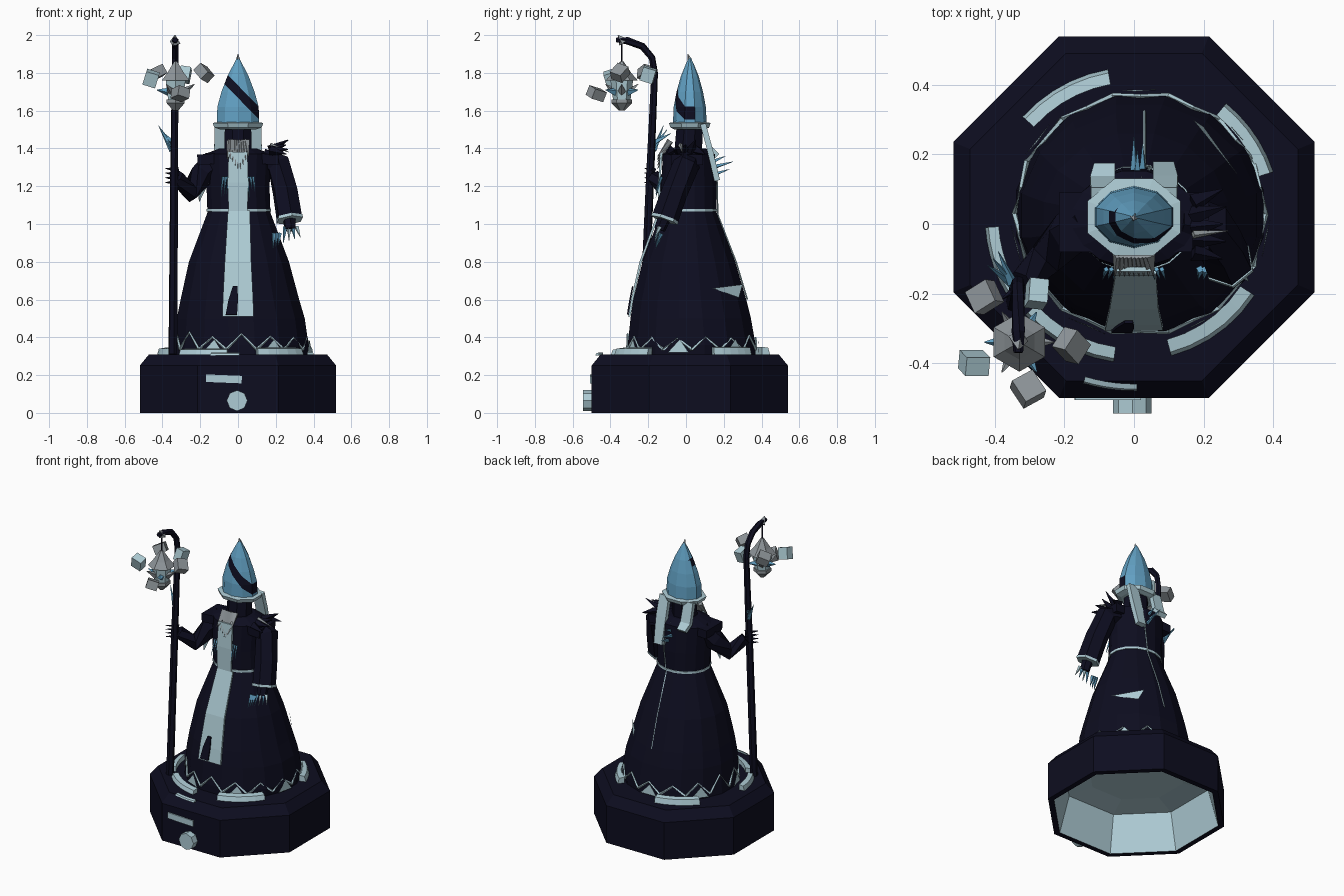
import bpy, math, random
from mathutils import Vector

random.seed(4)


def mat(name, rgb):
    m = bpy.data.materials.new(name)
    m.diffuse_color = (*rgb, 1)
    return m


NAVY = mat("midnight_navy", (0.004, 0.004, 0.014))
PALE = mat("pale_ice", (0.42, 0.60, 0.66))
BLUE = mat("frost_blue", (0.12, 0.35, 0.54))
GREY = mat("silver_grey", (0.27, 0.30, 0.32))


def mesh(name, verts, faces, *mats):
    me = bpy.data.meshes.new(name)
    me.from_pydata(verts, [], faces)
    for m in mats:
        me.materials.append(m)
    ob = bpy.data.objects.new(name, me)
    bpy.context.collection.objects.link(ob)
    return ob


def loft(name, rings, n, *mats, turn=0.5, caps=True):
    """Stacked ellipses (z, cx, cy, rx, ry) skinned together."""
    v, f = [], []
    for z, cx, cy, rx, ry in rings:
        for i in range(n):
            a = 2 * math.pi * (i + turn) / n
            v.append((cx + rx * math.cos(a), cy + ry * math.sin(a), z))
    for k in range(len(rings) - 1):
        for i in range(n):
            j = (i + 1) % n
            f.append((k*n + i, k*n + j, k*n + n + j, k*n + n + i))
    if caps:
        f.append(tuple(range(n))[::-1])
        f.append(tuple(range((len(rings) - 1) * n, len(rings) * n)))
    return mesh(name, v, f, *mats)


def limb(name, pts, m, n=6):
    """Tube through (x, y, z, radius) points."""
    v, f = [], []
    p = [Vector(q[:3]) for q in pts]
    for k, q in enumerate(pts):
        d = (p[min(k + 1, len(p) - 1)] - p[max(k - 1, 0)]).normalized()
        s = d.cross(Vector((0.3, 1, 0.1))).normalized()
        t = d.cross(s)
        for i in range(n):
            a = 2 * math.pi * i / n
            v.append(p[k] + (s * math.cos(a) + t * math.sin(a)) * q[3])
    for k in range(len(p) - 1):
        for i in range(n):
            j = (i + 1) % n
            f.append((k*n + i, k*n + j, k*n + n + j, k*n + n + i))
    f += [tuple(range(n))[::-1], tuple(range((len(p) - 1) * n, len(p) * n))]
    return mesh(name, v, f, m)


def spike(name, a, b, r, m):
    return limb(name, [(*a, r), (*b, r * 0.08)], m, 4)


def ribbon(name, rows, m, thick=0.012):
    """Cloth strip through (x centre, y, z, half width) rows."""
    v = [(x + s * h, y, z) for x, y, z, h in rows for s in (-1, 1)]
    f = [(2*k, 2*k + 2, 2*k + 3, 2*k + 1) for k in range(len(rows) - 1)]
    ob = mesh(name, v, f, m)
    so = ob.modifiers.new("thickness", 'SOLIDIFY')
    so.thickness, so.offset = thick, 0
    return ob


def box(name, c, size, m, rot=(0, 0, 0)):
    bpy.ops.mesh.primitive_cube_add(size=1, location=c, rotation=rot)
    ob = bpy.context.object
    ob.name, ob.scale = name, size
    ob.data.materials.append(m)
    return ob


# Hollow octagonal plinth, pale on the inside
R = 0.52 / math.cos(math.pi / 8)
base = loft("plinth", [(z, 0, 0.02, r, r) for z, r in (
    (0.26, 0.30), (0.24, 0.46), (0, 0.525), (0, R), (0.25, R), (0.31, 0.51))],
    8, NAVY, PALE, caps=False)
mesh("plinth_top", [v.co for v in base.data.vertices[40:48]], [tuple(range(8))], NAVY)
mesh("plinth_ceiling", [v.co for v in base.data.vertices[0:8]], [tuple(range(8))[::-1]], PALE)
for p in base.data.polygons:
    p.material_index = int(p.index < 16)
box("plinth_plate", (-0.075, -0.503, 0.18), (0.19, 0.008, 0.04), PALE, (0, 0.04, 0))
bpy.ops.mesh.primitive_cylinder_add(vertices=8, radius=0.055, depth=0.05,
                                    location=(-0.005, -0.52, 0.065), rotation=(math.pi / 2, 0, 0))
bpy.context.object.name = "plinth_medallion"
bpy.context.object.data.materials.append(PALE)


# Frost drifts on the plinth
def drift(name, r, a0, a1, w, h):
    v, f, n = [], [], 5
    for k in range(n + 1):
        a = math.radians(a0 + (a1 - a0) * k / n)
        for rr, z in ((r - w/2, 0.305), (r - w/2, 0.31 + h), (r + w/4, 0.305 + h), (r + w/2, 0.305)):
            v.append((rr * math.cos(a), 0.02 + rr * math.sin(a), z))
    for k in range(n):
        for i in range(4):
            f.append((4*k + i, 4*k + (i + 1) % 4, 4*k + 4 + (i + 1) % 4, 4*k + 4 + i))
    f += [(0, 1, 2, 3), tuple(range(4*n, 4*n + 4))]
    mesh(name, v, f, PALE)


for i, d in enumerate(((0.41, 100, 138, 0.045, 0.04), (0.40, 18, 51, 0.045, 0.04),
                       (0.39, -75, -33, 0.05, 0.035), (0.49, -107, -89, 0.02, 0.01),
                       (0.41, 184, 211, 0.04, 0.035), (0.40, 222, 262, 0.045, 0.03))):
    drift(f"frost_drift_{i}", *d)

# Robe skirt and torso
loft("robe", [(0.31, 0.015, 0.03, 0.36, 0.345), (0.36, 0.02, 0.03, 0.36, 0.345),
              (0.50, 0.015, 0.025, 0.345, 0.325), (0.60, 0.01, 0.02, 0.32, 0.305),
              (0.80, 0.005, 0.015, 0.27, 0.25), (1.06, 0.005, 0.015, 0.17, 0.15),
              (1.20, 0.0, 0.015, 0.17, 0.15), (1.37, 0.0, 0.015, 0.18, 0.14),
              (1.40, 0.0, 0.015, 0.10, 0.09)], 16, NAVY)

# Jagged hem trim
N = 14
for i in range(N):
    def hem(t, z, r=0.0):
        a = 2 * math.pi * t / N
        return (0.018 + (0.362 + r) * math.cos(a), 0.03 + (0.348 + r) * math.sin(a), z)
    top = 0.39 + 0.05 * random.random()
    limb(f"hem_trim_{i}", [(*hem(i, 0.335), 0.008), (*hem(i + 0.5, top, -0.01), 0.006),
                           (*hem(i + 1, 0.335), 0.008)], PALE, 4)
    if i % 2:
        mesh(f"hem_point_{i}", [hem(i + 0.2, 0.32, 0.012), hem(i + 0.9, 0.32, 0.012),
                                hem(i + 0.6, 0.39, 0.004)], [(0, 1, 2)], PALE)

# Sash, its dark tear, and the chest strip
ribbon("sash", [(0.005, -0.14, 1.07, 0.058), (0, -0.24, 0.80, 0.07),
                (0, -0.285, 0.60, 0.08), (0, -0.30, 0.51, 0.083)], PALE)
ribbon("sash_tear", [(-0.015, -0.282, 0.67, 0.012), (-0.025, -0.296, 0.60, 0.025),
                     (-0.035, -0.309, 0.52, 0.03)], NAVY, 0.008)
ribbon("chest_strip", [(0, -0.13, 1.38, 0.05), (0, -0.142, 1.22, 0.055), (0, -0.142, 1.07, 0.05)], PALE)
loft("belt", [(z, 0.005, 0.015, 0.174, 0.154) for z in (1.065, 1.08)], 16, PALE)

# Back seam
limb("back_seam", [(0.02, 0.13, 1.38, 0.007), (0.05, 0.165, 1.22, 0.004), (0.03, 0.168, 1.05, 0.004),
                   (0.03, 0.265, 0.80, 0.004), (0.03, 0.325, 0.60, 0.004)], PALE, 4)
mesh("side_fold", [(0.30, 0.14, 0.66), (0.20, 0.28, 0.61), (0.17, 0.30, 0.68)], [(0, 1, 2)], PALE)

# Neck, face and beard strands
loft("head", [(1.36, 0, 0.01, 0.08, 0.08), (1.52, 0, 0.02, 0.075, 0.075)], 8, NAVY)
for i in range(9):
    x = -0.056 + 0.014 * i
    spike(f"beard_strand_{i}", (x * 0.8, -0.085, 1.44), (x, -0.15, 1.27 + abs(x) * 1.2 + 0.03 * random.random()),
          0.018, GREY)

# Tall helmet with a diagonal dark band cut into its front
hat = loft("helmet", [(1.52, 0, 0.02, 0.118, 0.09), (1.62, 0, 0.02, 0.115, 0.085), (1.70, 0, 0.02, 0.092, 0.07),
                      (1.78, 0, 0.02, 0.06, 0.048), (1.84, 0, 0.02, 0.028, 0.024),
                      (1.88, 0, 0.02, 0.006, 0.006)], 10, BLUE, NAVY)
import bmesh
bm = bmesh.new()
bm.from_mesh(hat.data)
slope = Vector((0.72, 0, 0.70)).normalized()
mid = Vector((0.02, 0, 1.68))
for o in (-0.023, 0.023):
    bmesh.ops.bisect_plane(bm, geom=bm.verts[:] + bm.edges[:] + bm.faces[:],
                           plane_co=mid + slope * o, plane_no=slope)
for f in bm.faces:
    c = f.calc_center_median()
    f.material_index = int(abs((c - mid).dot(slope)) < 0.023 and c.y < 0.04)
bm.to_mesh(hat.data)
bm.free()
loft("helmet_brim", [(1.50, 0, 0.02, 0.10, 0.085), (1.51, 0, 0.02, 0.135, 0.11),
                     (1.535, 0, 0.02, 0.145, 0.12), (1.54, 0, 0.02, 0.11, 0.085)], 8, PALE)
spike("helmet_tip", (0, 0.02, 1.87), (0, 0.01, 1.90), 0.012, GREY)

# Cloth strips hanging behind the head
for s, zb, name in ((-1, 1.36, "left_veil"), (1, 1.23, "right_veil")):
    ribbon(name, [(s * 0.09, 0.09, 1.53, 0.034), (s * 0.09, 0.125, 1.40, 0.036),
                  (s * 0.085, 0.165, zb, 0.03)], PALE, 0.03)
for i, (x, z) in enumerate(((0, 1.31), (0.025, 1.27), (0.01, 1.34))):
    spike(f"back_icicle_{i}", (x, 0.14, z - 0.01), (x, 0.25 - 0.02 * i, z + 0.02), 0.014, BLUE)

# Sleeves: raised arm on the staff, lowered arm at the side
limb("raised_arm", [(-0.12, 0.01, 1.33, 0.07), (-0.19, -0.03, 1.26, 0.065), (-0.255, -0.10, 1.17, 0.055),
                    (-0.325, -0.17, 1.25, 0.04)], NAVY)
limb("lowered_arm", [(0.13, 0.01, 1.33, 0.07), (0.215, 0.0, 1.31, 0.07), (0.25, -0.06, 1.17, 0.07),
                     (0.272, -0.11, 1.03, 0.072)], NAVY)
limb("sleeve_cuff", [(0.272, -0.11, 1.035, 0.075), (0.274, -0.115, 1.02, 0.075)], PALE)
limb("lowered_hand", [(0.272, -0.115, 1.03, 0.035), (0.275, -0.14, 0.97, 0.03)], NAVY)
for i in range(4):
    x = 0.25 + 0.02 * i
    spike(f"finger_{i}", (x, -0.14, 0.985), (x + 0.01 * (i - 1), -0.165, 0.90 + 0.01 * i), 0.013, (BLUE, PALE)[i % 2])
    spike(f"staff_finger_{i}", (-0.32, -0.17, 1.22 + 0.022 * i), (-0.385, -0.22, 1.22 + 0.025 * i), 0.016, NAVY)
for i in range(3):
    spike(f"side_icicle_{i}", (0.19 + 0.015 * i, -0.13, 0.95), (0.185 + 0.015 * i, -0.16, 0.87 + 0.01 * i), 0.012, BLUE)
for i in range(6):
    s = (-1) ** i
    x = 0.05 + 0.015 * (i // 2)
    spike(f"chest_icicle_{i}", (s * x, -0.13, 1.25), (s * (x + 0.01), -0.16, 1.14 + 0.02 * i % 0.05), 0.008, BLUE)

# Shoulder mantle and torn spikes
for s, name in ((-1, "left_shoulder"), (1, "right_shoulder")):
    box(name, (s * 0.13, 0.005, 1.345), (0.17, 0.17, 0.055), NAVY, (0, s * 0.06, 0))
for i in range(5):
    spike(f"shoulder_spike_{i}", (0.17, -0.08 + 0.035 * i, 1.39),
          (0.255 + 0.01 * (i % 2), -0.10 + 0.05 * i, 1.37 + 0.025 * (i % 4)), 0.028, NAVY)
spike("shoulder_frost", (0.17, -0.03, 1.42), (0.27, -0.02, 1.38), 0.012, GREY)
spike("sleeve_shard", (-0.185, -0.06, 1.22), (-0.205, -0.07, 1.12), 0.03, PALE)

# Staff with hooked top
limb("staff", [(-0.345, -0.23, 0.31, 0.024), (-0.338, -0.19, 1.25, 0.022), (-0.333, -0.166, 1.80, 0.018),
               (-0.333, -0.18, 1.88, 0.018), (-0.333, -0.23, 1.94, 0.019), (-0.333, -0.31, 1.97, 0.02),
               (-0.333, -0.37, 1.975, 0.014)], NAVY)
spike("hook_tip", (-0.333, -0.33, 1.96), (-0.333, -0.36, 2.0), 0.03, GREY)
for i in range(3):
    spike(f"staff_frost_{i}", (-0.35, -0.17, 1.39 + 0.02 * i), (-0.42 + 0.015 * i, -0.12 + 0.02 * i, 1.52 - 0.02 * i), 0.016, BLUE)

# Lantern
lx, ly = -0.33, -0.34
limb("lantern_cord", [(lx, ly, 1.96, 0.005), (lx, ly, 1.84, 0.005)], NAVY, 4)
loft("lantern_roof", [(1.76, lx, ly, 0.085, 0.085), (1.80, lx, ly, 0.05, 0.05), (1.86, lx, ly, 0.01, 0.01)], 6, GREY)
loft("lantern_body", [(1.65, lx, ly, 0.045, 0.045), (1.76, lx, ly, 0.06, 0.06)], 6, PALE)
loft("lantern_base", [(1.60, lx, ly, 0.015, 0.015), (1.64, lx, ly, 0.055, 0.055), (1.66, lx, ly, 0.055, 0.055)], 6, GREY)
for i in range(6):
    a = math.pi * i / 3
    spike(f"lantern_crystal_{i}", (lx + 0.04 * math.cos(a), ly + 0.04 * math.sin(a), 1.70),
          (lx + 0.10 * math.cos(a), ly + 0.10 * math.sin(a), 1.74 - 0.03 * (i % 2)), 0.022, (GREY, BLUE)[i % 2])

# Floating ice shards
for i, c in enumerate(((-0.46, -0.40, 1.77), (-0.305, -0.475, 1.69), (-0.18, -0.35, 1.80),
                       (-0.28, -0.20, 1.79), (-0.43, -0.21, 1.80))):
    box(f"ice_shard_{i}", c, (0.07, 0.055, 0.075), GREY if i % 3 else PALE, (0.3 + i, 0.3, 0.5 * i))
